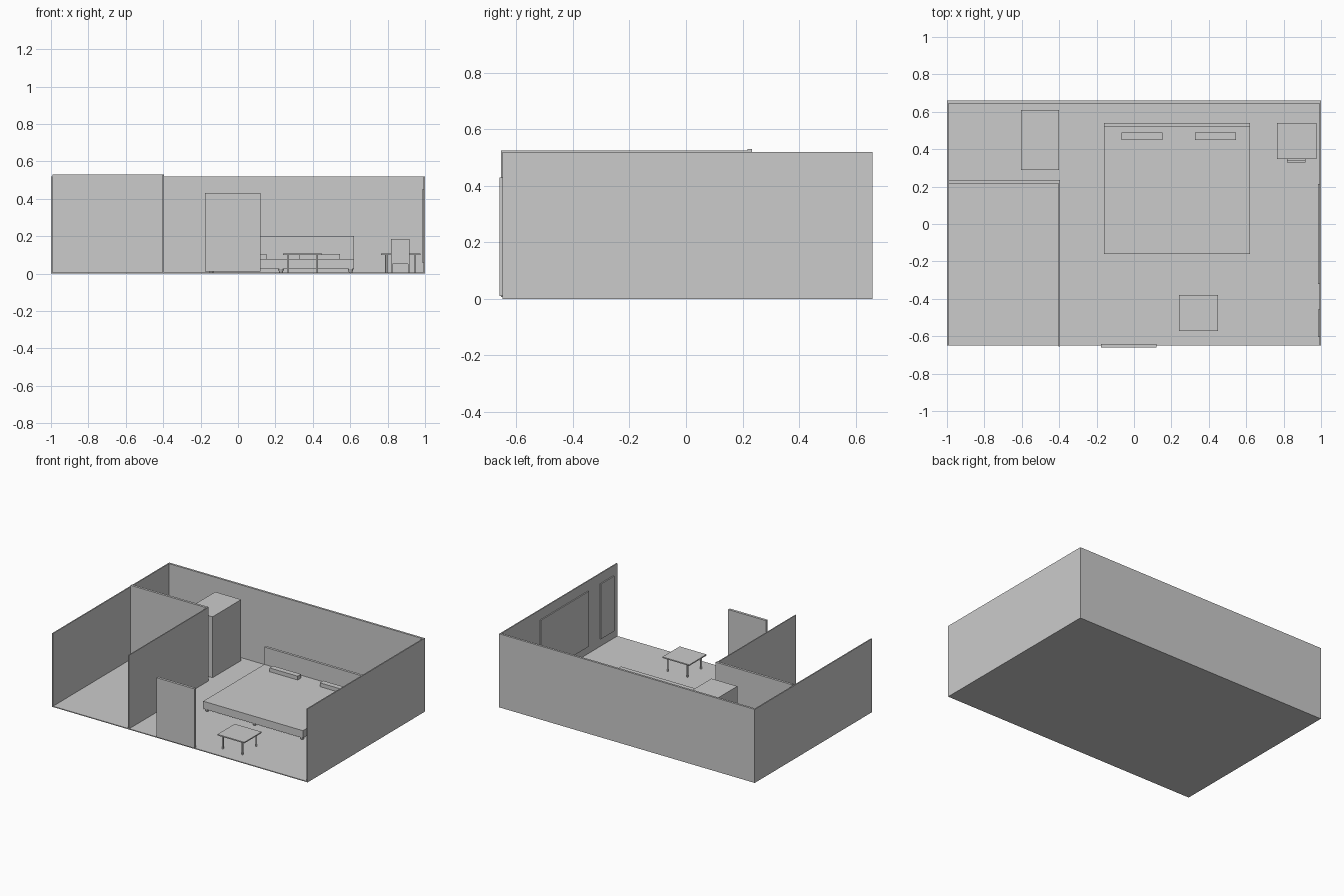
import bpy, bmesh

if "Cube" in bpy.data.objects:
    bpy.data.objects.remove(bpy.data.objects["Cube"])


def box(name, x, y, z):
    """Box from (min, max) ranges on each axis."""
    bm = bmesh.new()
    bmesh.ops.create_cube(bm, size=1)
    for v in bm.verts:
        v.co = [r[0] if c < 0 else r[1] for c, r in zip(v.co, (x, y, z))]
    me = bpy.data.meshes.new(name)
    bm.to_mesh(me)
    bm.free()
    ob = bpy.data.objects.new(name, me)
    bpy.context.collection.objects.link(ob)
    return ob


def leg(name, x, y, z0, z1, r_bottom, r_top):
    """Round, optionally tapered leg."""
    bpy.ops.mesh.primitive_cone_add(vertices=16, radius1=r_bottom, radius2=r_top,
                                    depth=z1 - z0, location=(x, y, (z0 + z1) / 2))
    ob = bpy.context.object
    ob.name = name
    bpy.ops.object.shade_smooth_by_angle()
    return ob


def table(name, x0, y0):
    """Small square table on four round legs."""
    w, d = 0.21, 0.193
    box(name + "_top", (x0, x0 + w), (y0, y0 + d), (0.099, 0.107))
    for lx in (x0 + 0.028, x0 + w - 0.028):
        for ly in (y0 + 0.02, y0 + d - 0.02):
            leg(name + "_leg", lx, ly, 0.005, 0.1, 0.006, 0.006)


# Room shell
box("floor", (-1, 1), (-0.65, 0.655), (0, 0.006))
box("back_wall", (-1, 1), (0.645, 0.66), (0, 0.52))
box("left_wall", (-1, -0.992), (-0.65, 0.655), (0, 0.52))
box("right_wall", (0.992, 1), (-0.65, 0.655), (0, 0.52))

# Side room partitions
box("partition_side", (-0.403, -0.396), (-0.655, 0.232), (0.006, 0.526))
box("partition_back", (-0.992, -0.396), (0.217, 0.234), (0.006, 0.53))

# Entrance door and window panels
box("door", (-0.177, 0.12), (-0.66, -0.642), (0.01, 0.43))
box("large_window", (0.984, 0.993), (-0.32, 0.215), (0.06, 0.45))
box("small_window", (0.984, 0.993), (-0.605, -0.457), (0.06, 0.45))

# Wardrobe
box("wardrobe", (-0.605, -0.402), (0.29, 0.61), (0.006, 0.437))

# Bed
box("mattress", (-0.16, 0.62), (-0.16, 0.522), (0.024, 0.077))
box("headboard", (-0.16, 0.62), (0.522, 0.54), (0.024, 0.2))
for px in (-0.068, 0.325):
    box("pillow", (px, px + 0.22), (0.45, 0.488), (0.077, 0.104))
for bx in (-0.142, 0.23, 0.602):
    for by in (-0.142, 0.18, 0.504):
        leg("bed_leg", bx, by, 0.005, 0.026, 0.009, 0.016)

# Coffee table and desk
table("coffee_table", 0.24, -0.572)
table("desk", 0.765, 0.348)

# Chair tucked under the desk
cx0, cx1, cy0, cy1 = 0.817, 0.918, 0.33, 0.43
box("chair_seat", (cx0, cx1), (cy0, cy1), (0.05, 0.06))
box("chair_back", (cx0, cx1), (cy0, cy0 + 0.013), (0.055, 0.185))
for lx in (cx0, cx1 - 0.01):
    for ly in (cy0, cy1 - 0.01):
        box("chair_leg", (lx, lx + 0.01), (ly, ly + 0.01), (0.005, 0.052))
